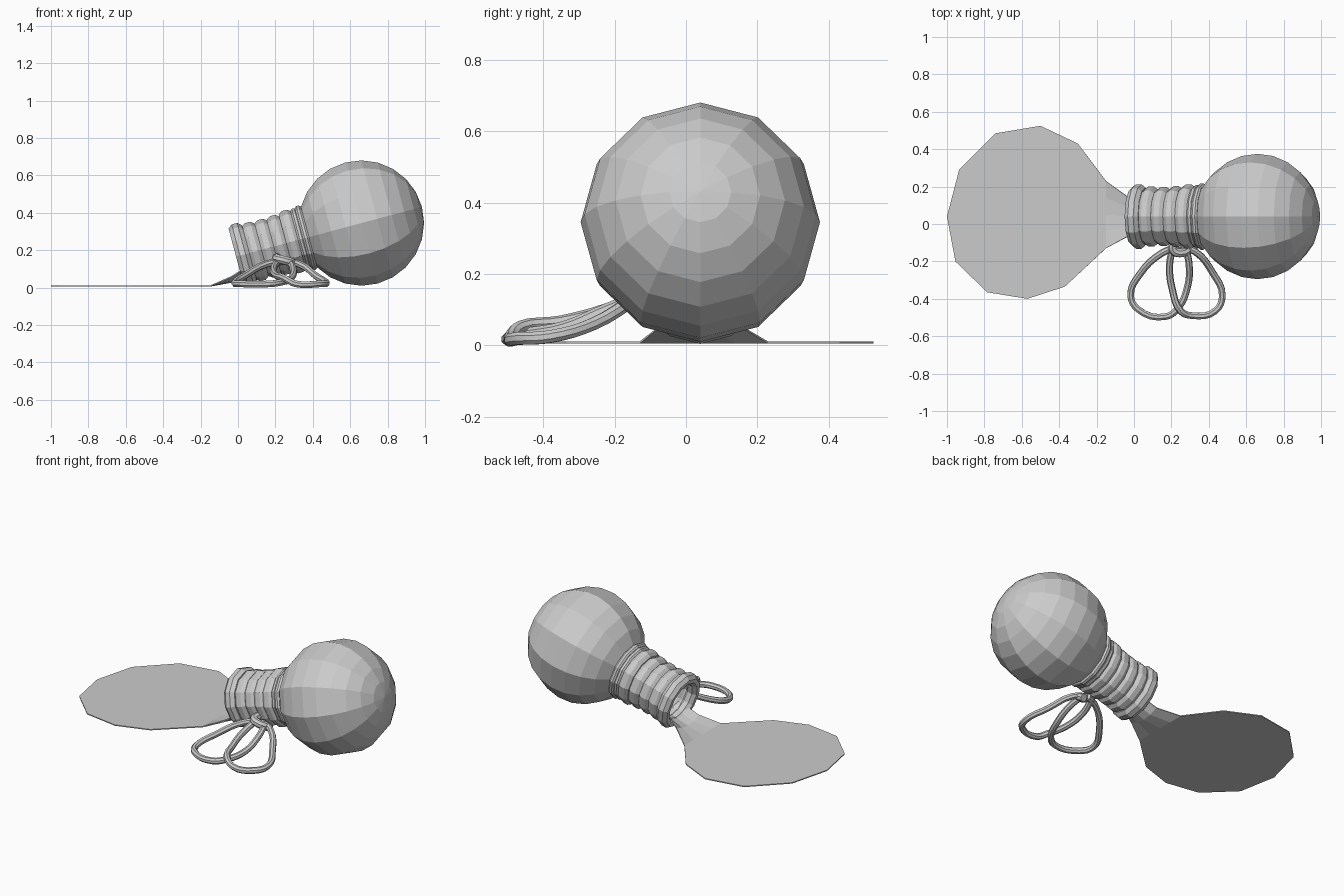
import bpy, bmesh, math
from mathutils import Matrix, Vector

if "Cube" in bpy.data.objects:
    bpy.data.objects.remove(bpy.data.objects["Cube"])

# Shared tilted axis of the bulb and its neck
CENTRE = Vector((0.66, 0.04, 0.345))
TILT = Matrix.Translation(CENTRE) @ Matrix.Rotation(math.radians(-15), 4, 'Y')
SIDES = 12


def add_object(name, bm):
    mesh = bpy.data.meshes.new(name)
    bm.to_mesh(mesh)
    bm.free()
    obj = bpy.data.objects.new(name, mesh)
    bpy.context.collection.objects.link(obj)
    return obj


def lathe(name, profile, closed=False):
    """Spin (distance along axis, radius) points round the tilted axis."""
    bm = bmesh.new()
    rows = []
    for t, r in profile:
        rows.append([bm.verts.new(TILT @ Vector((t, r * math.sin(a), r * math.cos(a))))
                     for a in (2 * math.pi * i / SIDES for i in range(SIDES))])
    pairs = list(zip(rows, rows[1:])) + ([(rows[-1], rows[0])] if closed else [])
    for a, b in pairs:
        for i in range(SIDES):
            j = (i + 1) % SIDES
            bm.faces.new((a[i], a[j], b[j], b[i]))
    bmesh.ops.remove_doubles(bm, verts=bm.verts[:], dist=1e-5)
    bmesh.ops.recalc_face_normals(bm, faces=bm.faces[:])
    return add_object(name, bm)


def ring(name, t, radius, width, height):
    pts = [(t + width * math.cos(a), radius + height * math.sin(a))
           for a in (math.tau * (k + 0.5) / 8 for k in range(8))]
    return lathe(name, pts, closed=True)


def cord(name, points, radius=0.019):
    curve = bpy.data.curves.new(name, 'CURVE')
    curve.dimensions = '3D'
    curve.bevel_depth = radius
    curve.bevel_resolution = 2
    curve.resolution_u = 4
    curve.use_fill_caps = True
    sp = curve.splines.new('BEZIER')
    sp.bezier_points.add(len(points) - 1)
    for bp, p in zip(sp.bezier_points, points):
        bp.co = p
        bp.handle_left_type = bp.handle_right_type = 'AUTO'
    obj = bpy.data.objects.new(name, curve)
    bpy.context.collection.objects.link(obj)
    bpy.context.view_layer.objects.active = obj
    obj.select_set(True)
    bpy.ops.object.convert(target='MESH')
    bpy.ops.object.shade_smooth_by_angle()
    obj.select_set(False)


# Round bulb, open where it meets the neck
R = 0.335
lathe("bulb", [(R * math.cos(a), R * math.sin(a))
               for a in (math.radians(15 * k) for k in range(11))])

# Hollow neck wall
lathe("neck", [(-0.285, 0.167), (-0.34, 0.145), (-0.66, 0.142),
               (-0.66, 0.122), (-0.34, 0.122), (-0.30, 0.0)])

# Lip, wrapped coils and collar
ring("lip", -0.657, 0.142, 0.040, 0.033)
for n, (t, r) in enumerate([(-0.588, 0.136), (-0.519, 0.134), (-0.450, 0.137), (-0.381, 0.147)]):
    ring(f"coil_{n + 1}", t, r, 0.038, 0.027)
ring("collar_inner", -0.334, 0.155, 0.018, 0.016)
ring("collar_outer", -0.307, 0.164, 0.018, 0.015)

# Flat spill with a tongue running up into the neck
bm = bmesh.new()
Z = 0.008
rows = [[bm.verts.new((-0.15, -0.13 + 0.09 * k, Z)) for k in range(5)],
        [bm.verts.new((-0.04, -0.07 + 0.055 * k, 0.028 + 0.007 * (k - 2) ** 2)) for k in range(5)]]
for t in (-0.675, -0.45):
    rows.append([bm.verts.new(TILT @ Vector((t, 0.118 * math.sin(a), -0.118 * math.cos(a))))
                 for a in (math.radians(25 * (k - 2)) for k in range(5))])
for a, b in zip(rows, rows[1:]):
    for k in range(4):
        bm.faces.new((a[k], b[k], b[k + 1], a[k + 1]))
outline = [(-0.30, 0.43), (-0.50, 0.525), (-0.74, 0.485), (-0.935, 0.29), (-1.0, 0.04),
           (-0.955, -0.20), (-0.785, -0.365), (-0.57, -0.40), (-0.37, -0.335)]
bm.faces.new(rows[0] + [bm.verts.new((x, y, Z)) for x, y in outline])
bmesh.ops.recalc_face_normals(bm, faces=bm.faces[:])
spill = add_object("spill", bm)
sol = spill.modifiers.new("thickness", 'SOLIDIFY')
sol.thickness = 0.006
sol.offset = 0

# Bow loops resting on the ground
cord("bow_loop_left", [(0.24, -0.12, 0.14), (0.15, -0.155, 0.125), (0.03, -0.27, 0.06),
                       (-0.018, -0.38, 0.025), (0.02, -0.455, 0.02), (0.17, -0.495, 0.02),
                       (0.235, -0.45, 0.03), (0.285, -0.34, 0.05), (0.295, -0.22, 0.10),
                       (0.275, -0.12, 0.14)])
cord("bow_loop_right", [(0.25, -0.12, 0.14), (0.33, -0.15, 0.125), (0.42, -0.26, 0.06),
                        (0.472, -0.38, 0.025), (0.435, -0.465, 0.02), (0.31, -0.49, 0.02),
                        (0.25, -0.465, 0.05), (0.205, -0.35, 0.065), (0.19, -0.22, 0.10),
                        (0.21, -0.12, 0.14)])

# Knot
cord("knot", [(0.21, -0.10, 0.16), (0.21, -0.14, 0.155), (0.25, -0.155, 0.145),
              (0.29, -0.135, 0.13), (0.285, -0.10, 0.11)], 0.024)
